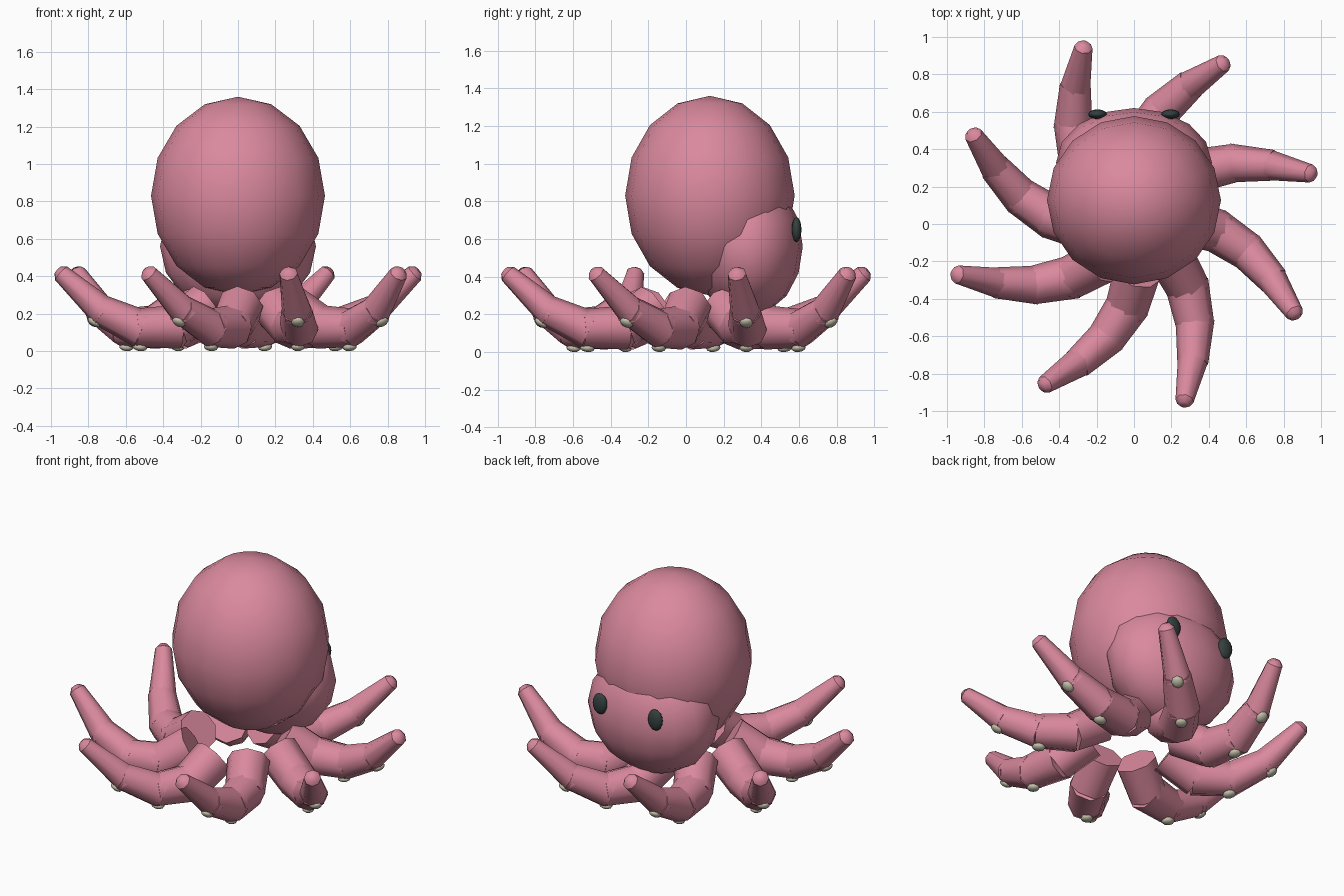
import bpy, bmesh, math
from mathutils import Vector, Matrix

old = bpy.data.objects.get("Cube")
if old:
    bpy.data.objects.remove(old, do_unlink=True)


def material(name, rgb):
    m = bpy.data.materials.new(name)
    m.use_nodes = True
    m.diffuse_color = (*rgb, 1)
    bsdf = m.node_tree.nodes["Principled BSDF"]
    bsdf.inputs["Base Color"].default_value = (*rgb, 1)
    bsdf.inputs["Roughness"].default_value = 0.8
    return m


pink = material("pink_skin", (0.70, 0.25, 0.34))
cream = material("cream_sucker", (0.55, 0.52, 0.40))
dark = material("dark_eye", (0.035, 0.052, 0.05))


def finish(name, bm, mat, angle):
    bmesh.ops.recalc_face_normals(bm, faces=bm.faces)
    mesh = bpy.data.meshes.new(name)
    bm.to_mesh(mesh)
    bm.free()
    mesh.materials.append(mat)
    ob = bpy.data.objects.new(name, mesh)
    bpy.context.collection.objects.link(ob)
    bpy.ops.object.select_all(action='DESELECT')
    bpy.context.view_layer.objects.active = ob
    ob.select_set(True)
    bpy.ops.object.shade_smooth_by_angle(angle=math.radians(angle))
    return ob


def add_ball(bm, centre, radii, segments, rings, rot=Matrix()):
    mat = Matrix.Translation(centre) @ rot @ Matrix.Diagonal((*radii, 1))
    bmesh.ops.create_uvsphere(bm, u_segments=segments, v_segments=rings, radius=1, matrix=mat)


def ball(name, mat, centre, radii, segments=16, rings=8):
    bm = bmesh.new()
    add_ball(bm, centre, radii, segments, rings)
    return finish(name, bm, mat, 60)


def add_segment(bm, a, b, ra, rb):
    """Capped tapered tube from a to b."""
    axis = b - a
    rot = axis.to_track_quat('Z', 'Y').to_matrix().to_4x4()
    mat = Matrix.Translation((a + b) / 2) @ rot
    bmesh.ops.create_cone(bm, cap_ends=True, segments=8, radius1=ra, radius2=rb,
                          depth=axis.length, matrix=mat)


# Head, face and eyes
ball("head", pink, (0, 0.127, 0.83), (0.465, 0.45, 0.53))
ball("face", pink, (0, 0.327, 0.56), (0.417, 0.293, 0.37))
for side, x in (("left", 0.195), ("right", -0.195)):
    ball(side + "_eye", dark, (x, 0.587, 0.65), (0.05, 0.026, 0.066), 12, 8)

# Centre line of one tentacle, from the root to the tip, with radii
path = [Vector(p) for p in ((0.18, 0.20, 0.24), (0.335, 0.285, 0.13), (0.53, 0.325, 0.125),
                            (0.725, 0.315, 0.215), (0.945, 0.27, 0.415))]
radii = [0.125, 0.118, 0.104, 0.084, 0.05]
# Sucker centres with their downward tilt
suckers = [((0.525, 0.32, 0.021), 8), ((0.768, 0.32, 0.155), 33)]

for i in range(8):
    turn = Matrix.Rotation(i * math.pi / 4, 4, 'Z')
    bm = bmesh.new()
    for k in range(4):
        a, b = path[k], path[k + 1]
        overlap = (b - a).normalized() * 0.022
        start = a - overlap if k else a
        end = b + overlap if k < 3 else b
        add_segment(bm, start, end, radii[k], radii[k + 1] * 0.98)
    # Blunt tapered end
    tip_dir = (path[4] - path[3]).normalized()
    add_segment(bm, path[4], path[4] + tip_dir * 0.026, radii[4], 0.026)
    bm.transform(turn)
    finish("tentacle_%d" % (i + 1), bm, pink, 50)

    bm = bmesh.new()
    for centre, tilt in suckers:
        add_ball(bm, centre, (0.04, 0.036, 0.021), 8, 6,
                 Matrix.Rotation(-math.radians(tilt), 4, 'Y'))
    bm.transform(turn)
    finish("suckers_%d" % (i + 1), bm, cream, 60)
